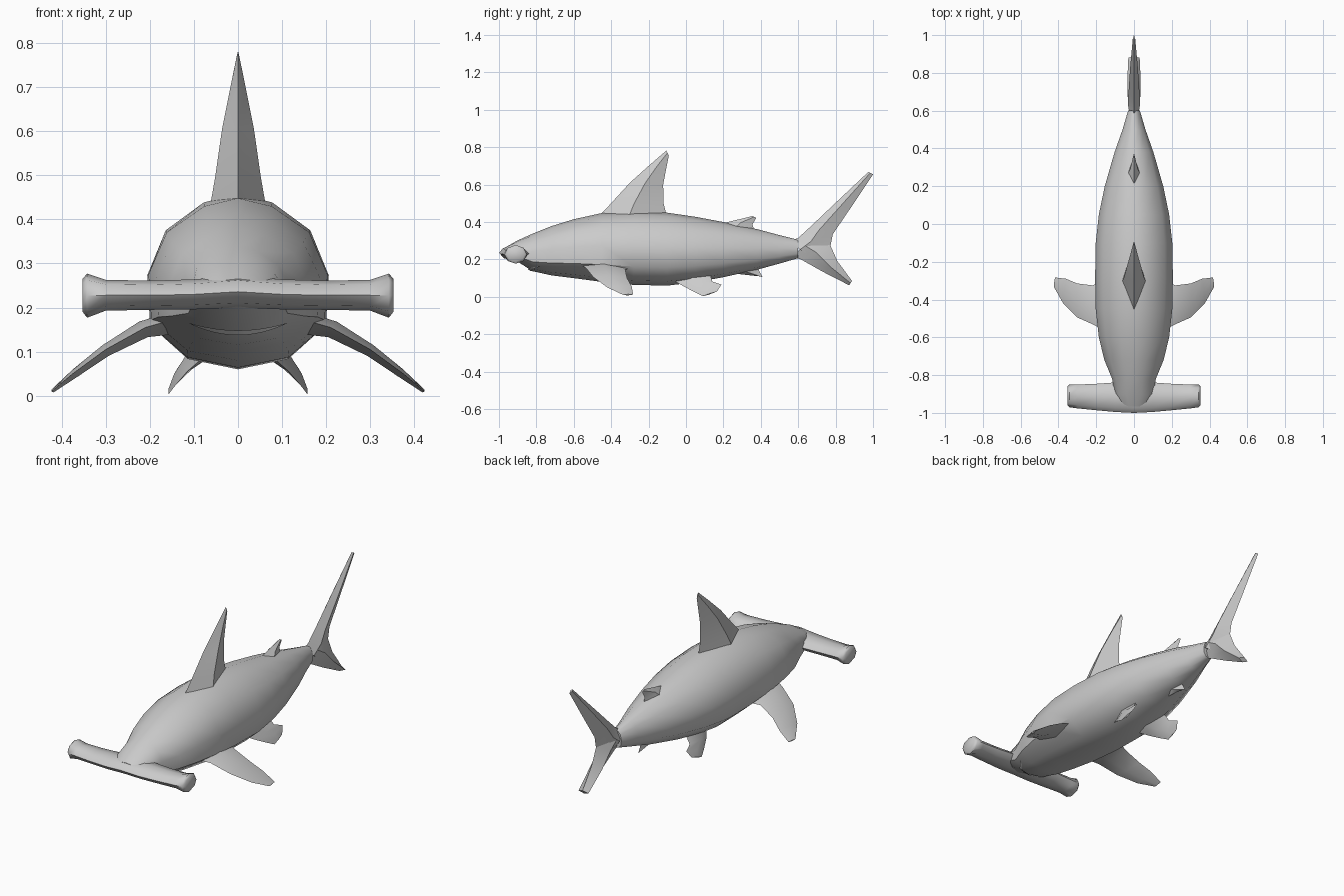
import bpy, bmesh, math
from mathutils import Vector


def material(name, rgb):
    m = bpy.data.materials.new(name)
    m.diffuse_color = (*rgb, 1)
    return m


GREY = material("shark grey", (0.60, 0.60, 0.60))
WHITE = material("mouth white", (0.95, 0.95, 0.95))


def finish(name, bm, mat, angle=45, mirror=False):
    me = bpy.data.meshes.new(name)
    bm.to_mesh(me)
    bm.free()
    me.materials.append(mat)
    ob = bpy.data.objects.new(name, me)
    bpy.context.collection.objects.link(ob)
    if mirror:
        ob.modifiers.new("mirror", 'MIRROR')
    bpy.ops.object.select_all(action='DESELECT')
    ob.select_set(True)
    bpy.context.view_layer.objects.active = ob
    bpy.ops.object.shade_smooth_by_angle(angle=math.radians(angle))
    return ob


def loft(name, rings, angle=45, mirror=False):
    """Skin a closed tube through equal rings and cap both ends."""
    bm = bmesh.new()
    vs = [[bm.verts.new(p) for p in ring] for ring in rings]
    n = len(vs[0])
    for a, b in zip(vs, vs[1:]):
        for i in range(n):
            j = (i + 1) % n
            bm.faces.new((a[i], a[j], b[j], b[i]))
    bm.faces.new(vs[0])
    bm.faces.new(vs[-1])
    bmesh.ops.recalc_face_normals(bm, faces=bm.faces)
    return finish(name, bm, GREY, angle, mirror)


def fin(name, sections, normal=(1, 0, 0), mirror=False, mid=0.45):
    """Diamond-section blade; each section is leading point, trailing point, half thickness."""
    nrm = Vector(normal).normalized()
    rings = []
    for lead, trail, t in sections:
        a, b = Vector(lead), Vector(trail)
        m = a.lerp(b, mid)
        rings.append((a, m + nrm * t, b, m - nrm * t))
    return loft(name, rings, 40, mirror)


def upright(name, sections, mid=0.45):
    """Fin on the centre line from (lead y, lead z, trail y, trail z, half thickness)."""
    return fin(name, [((0, a, b), (0, c, d), t) for a, b, c, d, t in sections], mid=mid)


# Body: y, top, bottom, half width
stations = [
    (-0.965, 0.265, 0.215, 0.07), (-0.90, 0.302, 0.188, 0.105),
    (-0.82, 0.338, 0.137, 0.118), (-0.72, 0.378, 0.115, 0.16),
    (-0.60, 0.415, 0.10, 0.19), (-0.45, 0.448, 0.08, 0.207),
    (-0.28, 0.458, 0.064, 0.21), (-0.10, 0.45, 0.06, 0.207),
    (0.05, 0.428, 0.078, 0.19), (0.20, 0.40, 0.105, 0.158),
    (0.38, 0.362, 0.145, 0.105), (0.50, 0.33, 0.178, 0.062),
    (0.60, 0.305, 0.207, 0.032),
]
half = [(0, 1), (0.37, 0.95), (0.78, 0.79), (0.98, 0.53), (0.95, 0.25), (0.55, 0.06), (0, 0)]
section = half + [(-u, v) for u, v in half[-2:0:-1]]
body = loft("body", [[(u * w, y, lo + v * (hi - lo)) for u, v in section]
                     for y, hi, lo, w in stations])

# Wide head bar: x, centre y, centre z, y radius, z radius
spans = [(0.352, -0.91, 0.228, 0.050, 0.038), (0.342, -0.91, 0.227, 0.060, 0.050),
         (0.30, -0.913, 0.228, 0.063, 0.035), (0.20, -0.916, 0.228, 0.070, 0.033),
         (0.10, -0.917, 0.230, 0.078, 0.034), (0, -0.92, 0.236, 0.080, 0.036)]
spans += [(-s[0], *s[1:]) for s in spans[-2::-1]]
loft("head_bar", [[(x, cy + ry * math.cos(k * math.pi / 4), cz + rz * math.sin(k * math.pi / 4))
                   for k in range(8)] for x, cy, cz, ry, rz in spans], 50)

# Fins on the centre line
upright("dorsal_fin", [
    (-0.48, 0.42, -0.10, 0.42, 0.065), (-0.41, 0.49, -0.12, 0.50, 0.052),
    (-0.30, 0.61, -0.122, 0.60, 0.036), (-0.20, 0.70, -0.105, 0.69, 0.018),
    (-0.105, 0.782, -0.092, 0.755, 0.003)])
upright("second_dorsal_fin", [
    (0.17, 0.385, 0.37, 0.345, 0.035), (0.24, 0.404, 0.355, 0.387, 0.02),
    (0.355, 0.432, 0.376, 0.422, 0.003)])
upright("anal_fin", [
    (0.20, 0.125, 0.40, 0.175, 0.03), (0.28, 0.122, 0.388, 0.145, 0.016),
    (0.385, 0.113, 0.41, 0.105, 0.003)])
upright("tail_upper_lobe", [
    (0.55, 0.295, 0.70, 0.19, 0.03), (0.60, 0.315, 0.772, 0.27, 0.032),
    (0.66, 0.37, 0.785, 0.335, 0.028), (0.80, 0.503, 0.88, 0.475, 0.02),
    (0.975, 0.668, 1.0, 0.655, 0.006)], 0.4)
upright("tail_lower_lobe", [
    (0.57, 0.22, 0.70, 0.33, 0.03), (0.62, 0.197, 0.77, 0.28, 0.035),
    (0.73, 0.135, 0.81, 0.19, 0.035), (0.872, 0.062, 0.888, 0.085, 0.03)], 0.5)

# Paired fins
fin("pectoral_fins", [
    ((0.14, -0.57, 0.175), (0.14, -0.29, 0.155), 0.028),
    ((0.21, -0.535, 0.155), (0.22, -0.325, 0.145), 0.02),
    ((0.30, -0.495, 0.105), (0.30, -0.315, 0.10), 0.014),
    ((0.375, -0.42, 0.05), (0.36, -0.29, 0.055), 0.01),
    ((0.423, -0.335, 0.01), (0.418, -0.283, 0.012), 0.004)],
    normal=(0.5, 0, 0.87), mirror=True)
fin("pelvic_fins", [
    ((0.07, -0.08, 0.095), (0.09, 0.13, 0.12), 0.025),
    ((0.115, -0.01, 0.055), (0.12, 0.14, 0.082), 0.014),
    ((0.14, 0.045, 0.026), (0.135, 0.19, 0.066), 0.009),
    ((0.157, 0.09, 0.004), (0.15, 0.165, 0.028), 0.004)],
    normal=(0.8, 0, 0.6), mirror=True)

# Mouth: thin crescent laid onto the front of the body
bm = bmesh.new()
cols = []
for i in range(13):
    u = i / 6 - 1
    low = 0.142 + 0.026 * u * u
    cols.append([bm.verts.new((0.108 * u, -1.1, z))
                 for z in (low, low + 0.010 * (1 - u * u) + 0.001)])
for a, b in zip(cols, cols[1:]):
    bm.faces.new((a[0], b[0], b[1], a[1]))
mouth = finish("mouth", bm, WHITE)
wrap = mouth.modifiers.new("lay_on_body", 'SHRINKWRAP')
wrap.target = body
wrap.wrap_method = 'PROJECT'
wrap.use_project_y = True
wrap.use_positive_direction = True
wrap.use_negative_direction = False
wrap.wrap_mode = 'ABOVE_SURFACE'
wrap.offset = 0.005
